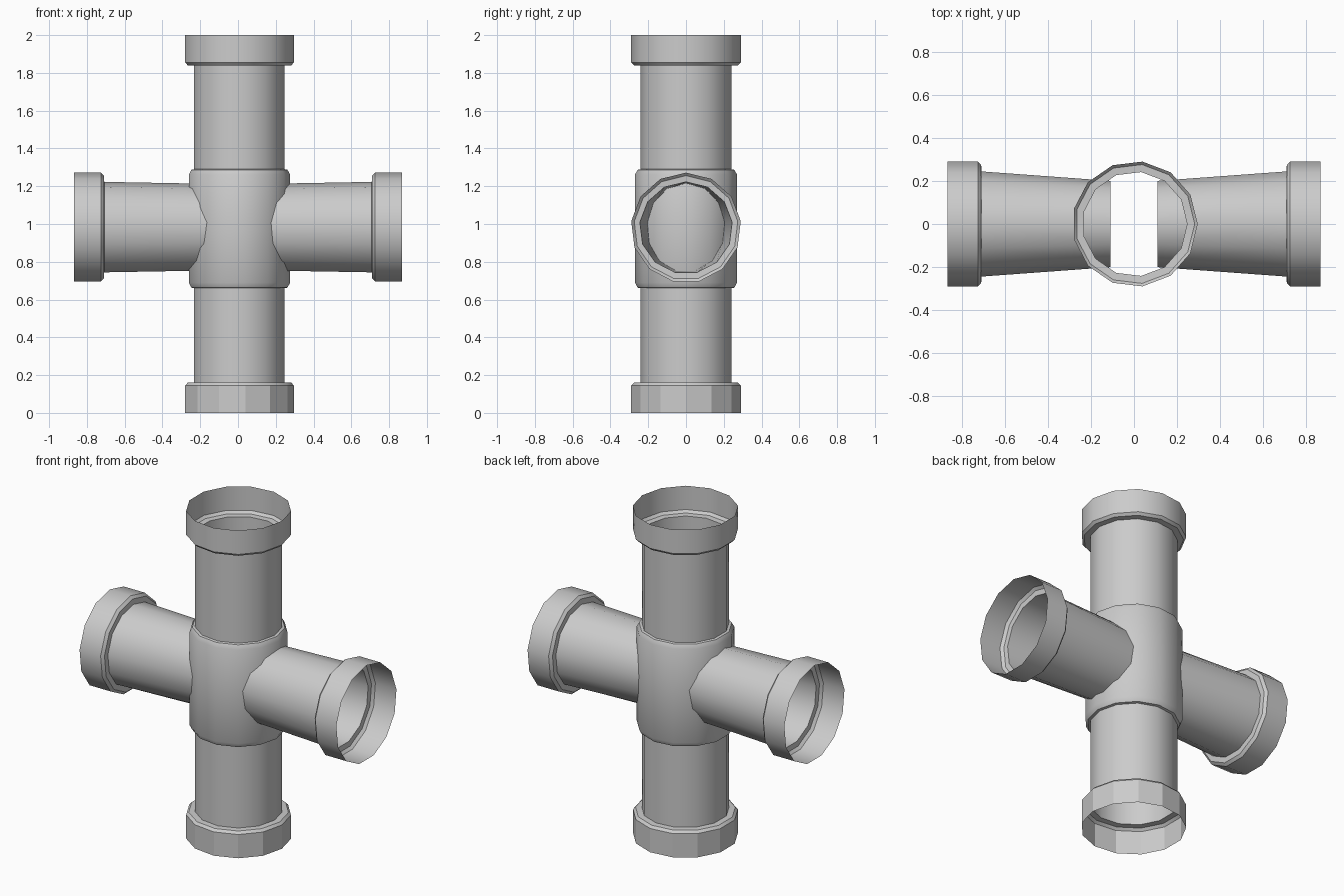
import bpy, bmesh, math
from mathutils import Vector

if "Cube" in bpy.data.objects:
    bpy.data.objects.remove(bpy.data.objects["Cube"])

SIDES = 13


def sweep(name, rings, place, flat_bands=()):
    """Open tube through rings of (distance, radius_a, radius_b)."""
    bm = bmesh.new()
    loops = []
    for d, ra, rb in rings:
        loop = []
        for i in range(SIDES):
            a = 2 * math.pi * i / SIDES
            loop.append(bm.verts.new(place(d, ra * math.cos(a), rb * math.sin(a))))
        loops.append(loop)
    flat = set()
    for k in range(len(loops) - 1):
        for i in range(SIDES):
            j = (i + 1) % SIDES
            f = bm.faces.new((loops[k][i], loops[k][j], loops[k + 1][j], loops[k + 1][i]))
            if k in flat_bands:
                flat.add(f)
    # Normals point away from the tube axis
    bm.normal_update()
    axis = (Vector(place(1, 0, 0)) - Vector(place(0, 0, 0))).normalized()
    origin = Vector(place(0, 0, 0))
    test = next(f for f in bm.faces if abs(f.normal.dot(axis)) < 0.5)
    off = test.calc_center_median() - origin
    if (off - axis * off.dot(axis)).dot(test.normal) < 0:
        bmesh.ops.reverse_faces(bm, faces=bm.faces[:])
    flat_ids = [i for i, f in enumerate(bm.faces) if f in flat]
    mesh = bpy.data.meshes.new(name)
    bm.to_mesh(mesh)
    bm.free()
    ob = bpy.data.objects.new(name, mesh)
    bpy.context.collection.objects.link(ob)
    bpy.ops.object.select_all(action='DESELECT')
    ob.select_set(True)
    bpy.context.view_layer.objects.active = ob
    bpy.ops.object.shade_smooth_by_angle(angle=math.radians(32))
    for i in flat_ids:
        mesh.polygons[i].use_smooth = False
    return ob


# Vertical pipe: end sockets, shafts and the thicker middle sleeve
R, P, S = 0.292, 0.243, 0.272
vertical = [(0, R), (0.145, R), (0.16, R - 0.014), (0.162, P),
            (0.66, P), (0.663, S - 0.014), (0.69, S),
            (1.262, S), (1.287, S - 0.014), (1.29, P),
            (1.838, P), (1.84, R - 0.014), (1.855, R), (2.0, R)]
sweep("vertical_pipe", [(z, r, r) for z, r in vertical],
      lambda d, a, b: (0.004 + a, b, d), flat_bands=(0,))

# Side branches: tapered oval pipe ending inside the sleeve, socket outside
branch = [(0.11, 0.232, 0.202), (0.708, P, 0.246),
          (0.71, R - 0.016, R - 0.016), (0.725, R, R), (0.867, R, R)]
for side, label in ((1, "right"), (-1, "left")):
    sweep(label + "_branch", branch,
          lambda d, a, b, s=side: (s * d, b, 0.98 + a))
